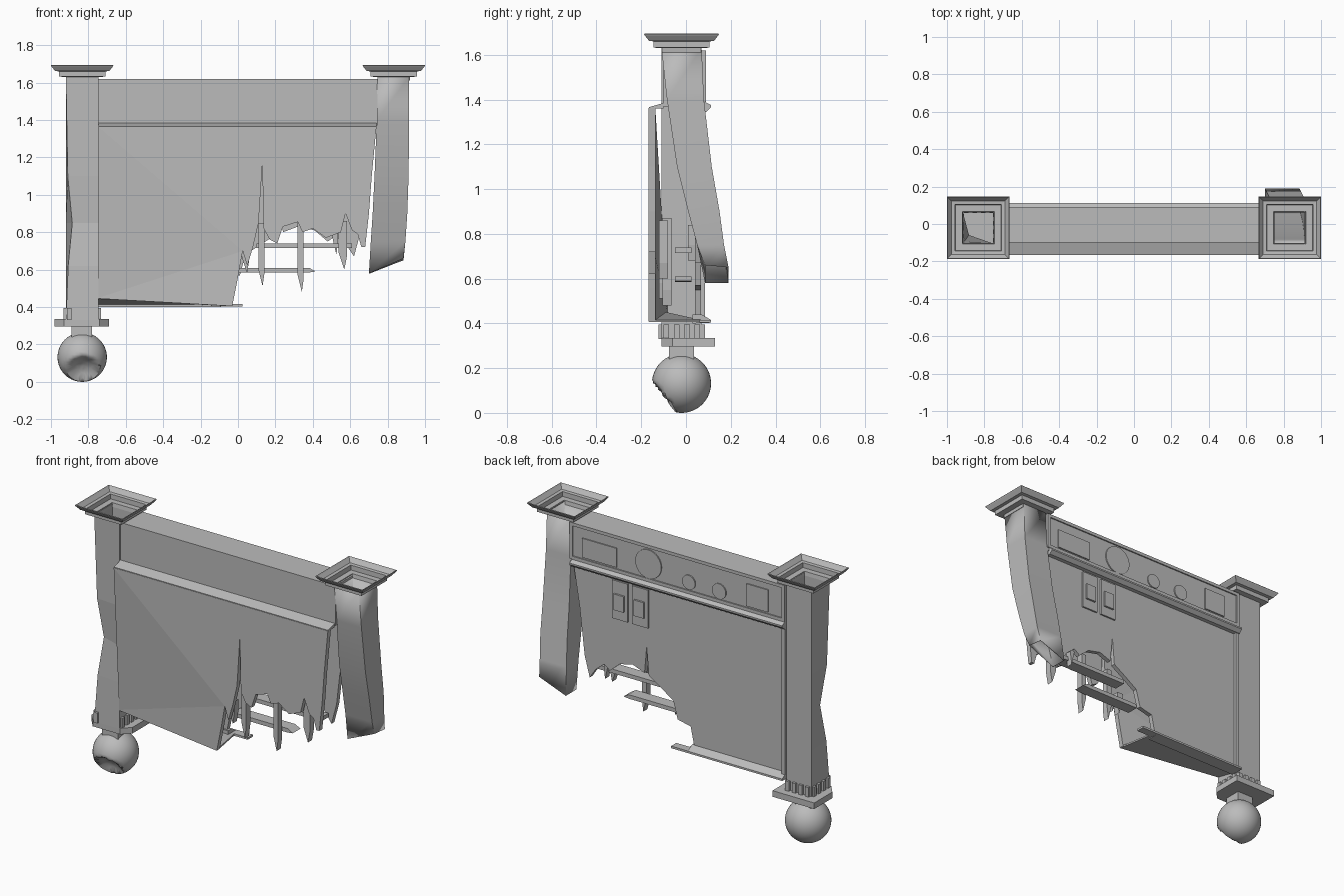
import bpy, bmesh, math
from mathutils import Vector

cube = bpy.data.objects.get("Cube")
if cube:
    bpy.data.objects.remove(cube, do_unlink=True)

# Single stone grey for the whole model
grey = bpy.data.materials.new("stone_grey")
grey.use_nodes = True
grey.diffuse_color = (0.5, 0.5, 0.5, 1)
grey.node_tree.nodes["Principled BSDF"].inputs["Base Color"].default_value = (0.5, 0.5, 0.5, 1)


def finish(name, bm, smooth=None):
    bmesh.ops.recalc_face_normals(bm, faces=bm.faces[:])
    mesh = bpy.data.meshes.new(name)
    bm.to_mesh(mesh)
    bm.free()
    mesh.materials.append(grey)
    obj = bpy.data.objects.new(name, mesh)
    bpy.context.collection.objects.link(obj)
    if smooth:
        bpy.ops.object.select_all(action='DESELECT')
        obj.select_set(True)
        bpy.context.view_layer.objects.active = obj
        bpy.ops.object.shade_smooth_by_angle(angle=math.radians(smooth))
    return obj


def box(name, x0, x1, y0, y1, z0, z1):
    bm = bmesh.new()
    bmesh.ops.create_cube(bm, size=1)
    for v in bm.verts:
        v.co = (x1 if v.co.x > 0 else x0, y1 if v.co.y > 0 else y0, z1 if v.co.z > 0 else z0)
    return finish(name, bm)


def prism(name, points, axis, low, high, tweak=None):
    """Extrude a 2D outline along the given axis."""
    bm = bmesh.new()
    verts = []
    for a, b in points:
        co = [a, b]
        co.insert(axis, low)
        verts.append(bm.verts.new(co))
    face = bm.faces.new(verts)
    made = bmesh.ops.extrude_face_region(bm, geom=[face], use_keep_orig=True)["geom"]
    for v in made:
        if isinstance(v, bmesh.types.BMVert):
            v.co[axis] = high
    if tweak:
        for v in bm.verts:
            tweak(v.co)
    bmesh.ops.triangulate(bm, faces=[f for f in bm.faces if len(f.verts) > 4])
    return finish(name, bm)


def tube(name, rings, tweak=None, smooth=None):
    """Open square tube through rings of x0, x1, y0, y1, z."""
    bm = bmesh.new()
    loops = []
    for x0, x1, y0, y1, z in rings:
        corners = ((x0, y0), (x1, y0), (x1, y1), (x0, y1))
        loops.append([bm.verts.new((x, y, z)) for x, y in corners])
    if tweak:
        tweak(loops)
    for low, high in zip(loops, loops[1:]):
        for i in range(4):
            j = (i + 1) % 4
            bm.faces.new((low[i], low[j], high[j], high[i]))
    obj = finish(name, bm, smooth)
    shell = obj.modifiers.new("thickness", 'SOLIDIFY')
    shell.thickness = 0.005
    return obj


POST_X, POST_Y, END = 0.833, -0.02, 0.745

# Stepped, hollow caps on both posts
for side, sx in (("right", -1), ("left", 1)):
    steps = ((.086, 1.61), (.088, 1.63), (.125, 1.632), (.125, 1.66), (.145, 1.662), (.163, 1.685), (.167, 1.692))
    c = sx * POST_X
    tube(side + "_cap", [(c - r, c + r, POST_Y - r, POST_Y + r, z) for r, z in steps])


# Straight post with a dented outer front corner
def dent_corner(loops):
    for ring, push in zip(loops[1:4], (.012, .034, .01)):
        ring[0].co += Vector((push, push * 1.4, 0))


tube("right_post", [(-.92, -END, -.11, .07, z) for z in (.33, .62, .85, 1.1, 1.63)], dent_corner)


# Bent post with a broken lower end
def ragged_end(loops):
    for v, dz in zip(loops[0], (.0, .08, .07, .0)):
        v.co.z += dz


tube("left_post", [
    (.70, .885, .085, .19, .58),
    (.71, .895, .05, .17, .75),
    (.72, .905, .01, .15, .9),
    (.73, .912, -.04, .115, 1.1),
    (.742, .915, -.085, .08, 1.4),
    (END, .915, -.11, .07, 1.63)], ragged_end, 50)

# Ball foot with a hollow knocked out of its lower front
bm = bmesh.new()
bmesh.ops.create_uvsphere(bm, u_segments=40, v_segments=28, radius=.132)
dent = Vector((.01, -.145, -.115))
for v in bm.verts:
    while (v.co - dent).length < .12:
        v.co *= .97
    v.co += Vector((-POST_X, POST_Y, .132))
finish("ball_foot", bm, 60)

# Neck, broken base plate and tooth blocks
box("foot_neck", -.89, -.78, -.075, .035, .24, .30)
prism("base_plate", [(-.98, -.05), (-.93, -.11), (-.74, -.11), (-.69, -.06), (-.69, .13), (-.98, .13)], 2, .297, .335)
for i in range(4):
    x = -.91 + i * .046
    box("back_tooth", x, x + .025, .06, .085, .33, .395)
    y = -.10 + i * .046
    box("outer_tooth", -.932, -.91, y, y + .025, .33, .395)
    box("inner_tooth", -.755, -.733, y, y + .025, .33, .395)
box("front_tooth", -.915, -.89, -.122, -.10, .33, .395)

# Upper frieze and its ledges
box("frieze", -END, END, -.10, .082, 1.37, 1.62)
prism("front_ledge", [(-.165, 1.36), (-.165, 1.366), (-.10, 1.385), (-.10, 1.36)], 0, -END, .74)
prism("back_ledge", [(.05, 1.34), (.09, 1.345), (.112, 1.365), (.112, 1.375), (.085, 1.39), (.05, 1.39)], 0, -END, .73)
for z in (1.39, 1.60):
    box("frieze_rail", -END, END, .08, .09, z, z + .02)
for x in (-END, END - .02):
    box("frieze_stile", x, x + .02, .08, .09, 1.39, 1.62)

# Thin plates and discs on the back of the frieze
box("wide_plate", .42, .66, .08, .089, 1.42, 1.54)
box("small_plate", -.63, -.48, .08, .089, 1.42, 1.56)
for x, z, r in ((.2, 1.50, .09), (-.08, 1.46, .045), (-.29, 1.46, .048)):
    ring = [(x + r * math.cos(t * math.pi / 16), z + r * math.sin(t * math.pi / 16)) for t in range(32)]
    prism("round_plate", ring, 1, .08, .089)

# Front panel with a torn lower edge and a long crack
front_edge = [
    (-END, 1.362), (-END, .45), (-.03, .408), (0, .56), (.025, .70), (.05, .62),
    (.08, .72), (.11, .85), (.13, 1.16), (.137, .82), (.17, .76), (.21, .74), (.24, .83),
    (.32, .855), (.345, .80), (.40, .82), (.47, .77), (.55, .80), (.575, .90),
    (.61, .81), (.64, .79), (.66, .72), (.68, .72), (.70, .9), (.715, 1.1), (.74, 1.362)]


def push_in(co):
    if co.x < -.7 and co.z < .5:
        co.y += .055


prism("front_panel", front_edge, 1, -.167, -.137, push_in)

# Back panel, torn in a similar way
back_edge = [
    (-END, 1.37), (-END, .41), (-.11, .41), (-.08, .55), (.01, .57), (.04, .68), (.13, .74),
    (.21, .79), (.225, .97), (.24, .80), (.32, .83), (.41, .81), (.48, .75), (.52, .78),
    (.58, .73), (.62, .67), (.655, .80), (.69, 1.1), (.735, 1.37)]
prism("back_panel", back_edge, 1, .04, .068)
box("back_stile", -END, -.72, .04, .085, .41, 1.36)


# Sloping underside and lower back ledge
def lift(co):
    if co.x < -.7 and co.y < 0:
        co.z += .04


prism("underside", [(-END, -.11), (-.03, -.165), (-.07, .07), (-END, .07)], 2, .405, .415, lift)
prism("lower_ledge", [(.03, .40), (.112, .403), (.112, .415), (.07, .44), (.03, .44)], 0, -END, -.09)
box("ledge_strip", -.10, .025, .06, .112, .403, .416)

# Paired back plates with raised buttons
for x in (.21, .35):
    box("switch_plate", x, x + .11, .06, .078, 1.09, 1.33)
    box("switch_button", x + .022, x + .09, .07, .09, 1.15, 1.25)

# Exposed beams and hanging splinters
box("lower_beam", .0, .38, -.05, .025, .585, .61)
prism("beam_tip", [(.38, .585), (.415, .59), (.38, .61)], 1, -.05, .025)
box("upper_beam", .10, .61, -.05, .025, .715, .74)
for x, top, tip, w, y in ((.125, .85, .51, .016, -.1), (.335, .87, .48, .016, -.085),
                          (.56, .86, .60, .022, -.1), (.04, .72, .58, .02, -.1), (.52, .84, .68, .015, .03)):
    outline = [(x - w, top), (x - w, tip + .09), (x + w * .4, tip), (x + w, tip + .07), (x + w, top)]
    prism("splinter", outline, 1, y - .02, y + .02)
